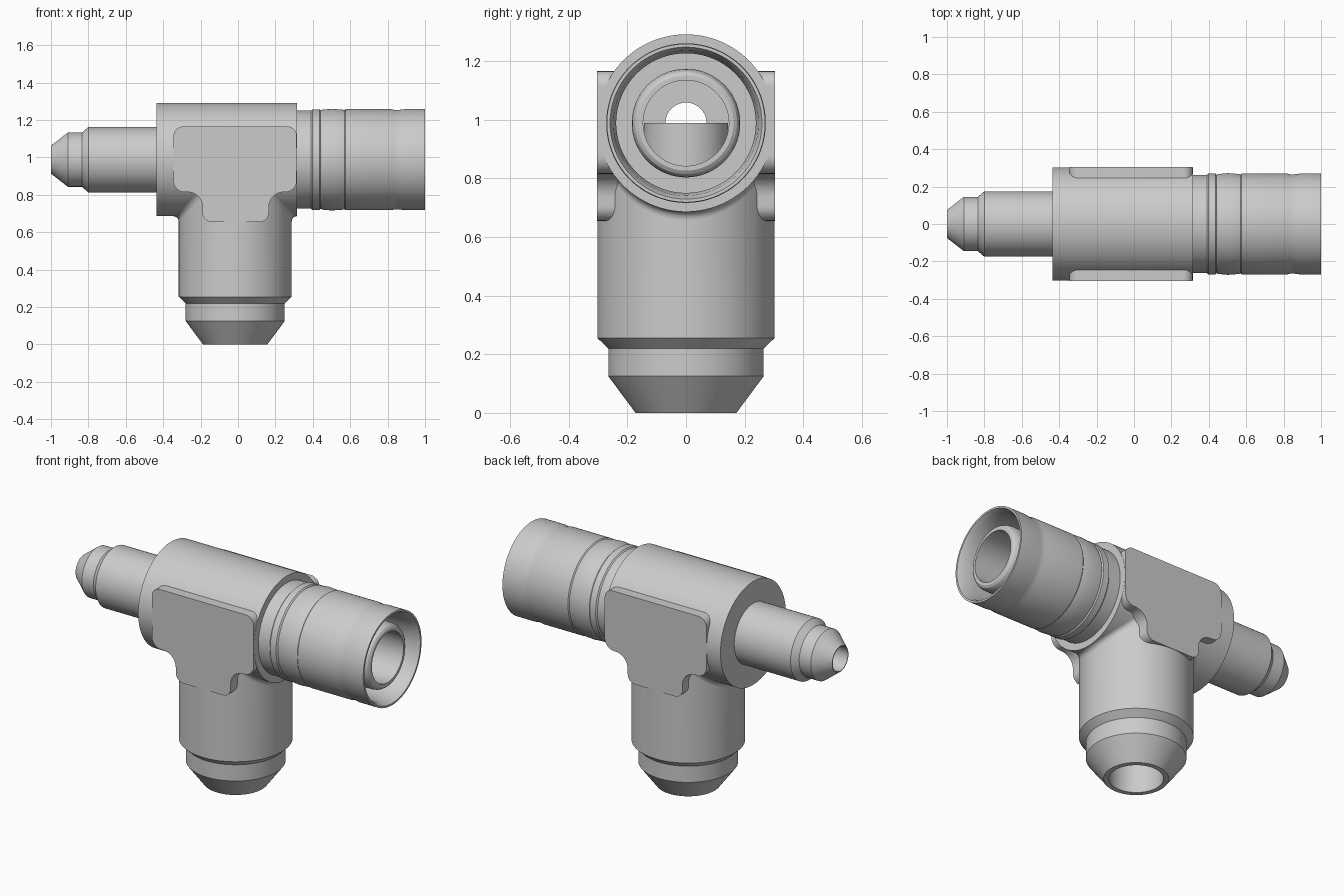
import bpy, bmesh, math
from mathutils import Vector

if "Cube" in bpy.data.objects:
    bpy.data.objects.remove(bpy.data.objects["Cube"])

CX, CZ, R = -0.015, 0.988, 0.3025   # branch axis x, run axis z, body radius
SEG = 96


def finish(bm, name, solid=True):
    if solid:
        bmesh.ops.recalc_face_normals(bm, faces=bm.faces)
    me = bpy.data.meshes.new(name)
    bm.to_mesh(me)
    bm.free()
    ob = bpy.data.objects.new(name, me)
    bpy.context.collection.objects.link(ob)
    return ob


def lathe(name, profile, axis, ring=False):
    """Turn (position, radius) pairs about the run (x) or branch (z) axis."""
    bm = bmesh.new()
    rings = []
    for p, r in profile:
        row = []
        for i in range(SEG):
            a = math.tau * (i + 0.5) / SEG
            u, v = r * math.cos(a), r * math.sin(a)
            row.append(bm.verts.new((p, u, CZ + v) if axis == 'x' else (CX + u, v, p)))
        rings.append(row)
    pairs = list(zip(rings, rings[1:]))
    if ring:
        pairs.append((rings[-1], rings[0]))
    else:
        bm.faces.new(rings[0])
        bm.faces.new(rings[-1])
    for a, b in pairs:
        for i in range(SEG):
            j = (i + 1) % SEG
            bm.faces.new((a[i], a[j], b[j], b[i]))
    return finish(bm, name)


def rounded(corners, steps=8):
    """Round each (x, z, radius) corner of a right-angled outline."""
    out = []
    for i, (x, z, r) in enumerate(corners):
        p = Vector((x, z))
        a = (Vector(corners[i - 1][:2]) - p).normalized() * r
        b = (Vector(corners[(i + 1) % len(corners)][:2]) - p).normalized() * r
        for k in range(steps + 1):
            t = math.pi / 2 * k / steps
            out.append(p + a * (1 - math.sin(t)) + b * (1 - math.cos(t)))
    return out


def combine(ob, other, op):
    m = ob.modifiers.new(op, 'BOOLEAN')
    m.operation, m.solver, m.object = op, 'EXACT', other
    bpy.context.view_layer.objects.active = ob
    bpy.ops.object.modifier_apply(modifier=m.name)
    bpy.data.objects.remove(other, do_unlink=True)


def smooth(ob):
    bpy.ops.object.select_all(action='DESELECT')
    ob.select_set(True)
    bpy.context.view_layer.objects.active = ob
    bpy.ops.object.shade_smooth_by_angle(angle=math.radians(25))


# run: left spigot, thick body, inner tube with rounded lip
body = lathe("tee_body", [
    (-1, .075), (-.91, .145), (-.835, .145), (-.80, .175), (-.435, .175),
    (-.435, R), (.315, R), (.315, .185), (.93, .185), (.948, .182),
    (.962, .174), (.97, .162), (.97, .12)], 'x')

# downward branch
branch = lathe("branch", [
    (0, .172), (.125, .265), (.22, .265), (.255, .302), (CZ, .302)], 'z')
combine(body, branch, 'UNION')

# T-shaped wrench flats, one slab through both sides
outline = rounded([
    (-.345, 1.165, .05), (.314, 1.165, .05), (.314, .815, .06), (.165, .815, .08),
    (.165, .655, .05), (-.19, .655, .05), (-.19, .815, .08), (-.345, .815, .06)])
bm = bmesh.new()
face = bm.faces.new([bm.verts.new((p.x, -.304, p.y)) for p in outline])
ext = bmesh.ops.extrude_face_region(bm, geom=[face])
bmesh.ops.translate(bm, vec=(0, .608, 0),
                    verts=[v for v in ext["geom"] if isinstance(v, bmesh.types.BMVert)])
combine(body, finish(bm, "wrench_flats"), 'UNION')

# bores: narrow through hole, wide run bore, wide branch bore
for prof, axis in (([(-1.1, .07), (.3, .07)], 'x'),
                   ([(-.16, .146), (1.1, .146)], 'x'),
                   ([(-.1, .144), (CZ, .144)], 'z')):
    combine(body, lathe("bore_cutter", prof, axis), 'DIFFERENCE')
smooth(body)

# swivel sleeve around the inner tube
sleeve = lathe("swivel_sleeve", [
    (.305, .262), (.39, .262), (.397, .269), (.435, .269), (.442, .263),
    (.448, .267), (.50, .272), (.555, .268), (.57, .265), (.576, .27), (.82, .27),
    (.835, .266), (.86, .266), (.89, .27), (1, .27),
    (1, .259), (.975, .247), (.9, .238), (.6, .238), (.6, .18), (.305, .18)],
    'x', ring=True)
smooth(sleeve)

# concave fillets in the crease between branch and body
for side, name in ((1, "right_crease_fillet"), (-1, "left_crease_fillet")):
    bm = bmesh.new()
    rows = []
    for i in range(33):
        a = math.radians(-85 + 170 * i / 32)
        c, d = R * math.cos(a), .027 * math.cos(a) ** .5
        rows.append([bm.verts.new((
            CX + side * (c + d * (1 - math.cos(t))), R * math.sin(a),
            CZ - c - d * (1 - math.sin(t))))
            for t in (math.pi / 2 * k / 6 for k in range(7))])
    for p, q in zip(rows, rows[1:]):
        for k in range(6):
            f = [p[k], q[k], q[k + 1], p[k + 1]]
            bm.faces.new(f if side > 0 else f[::-1])
    smooth(finish(bm, name, solid=False))
